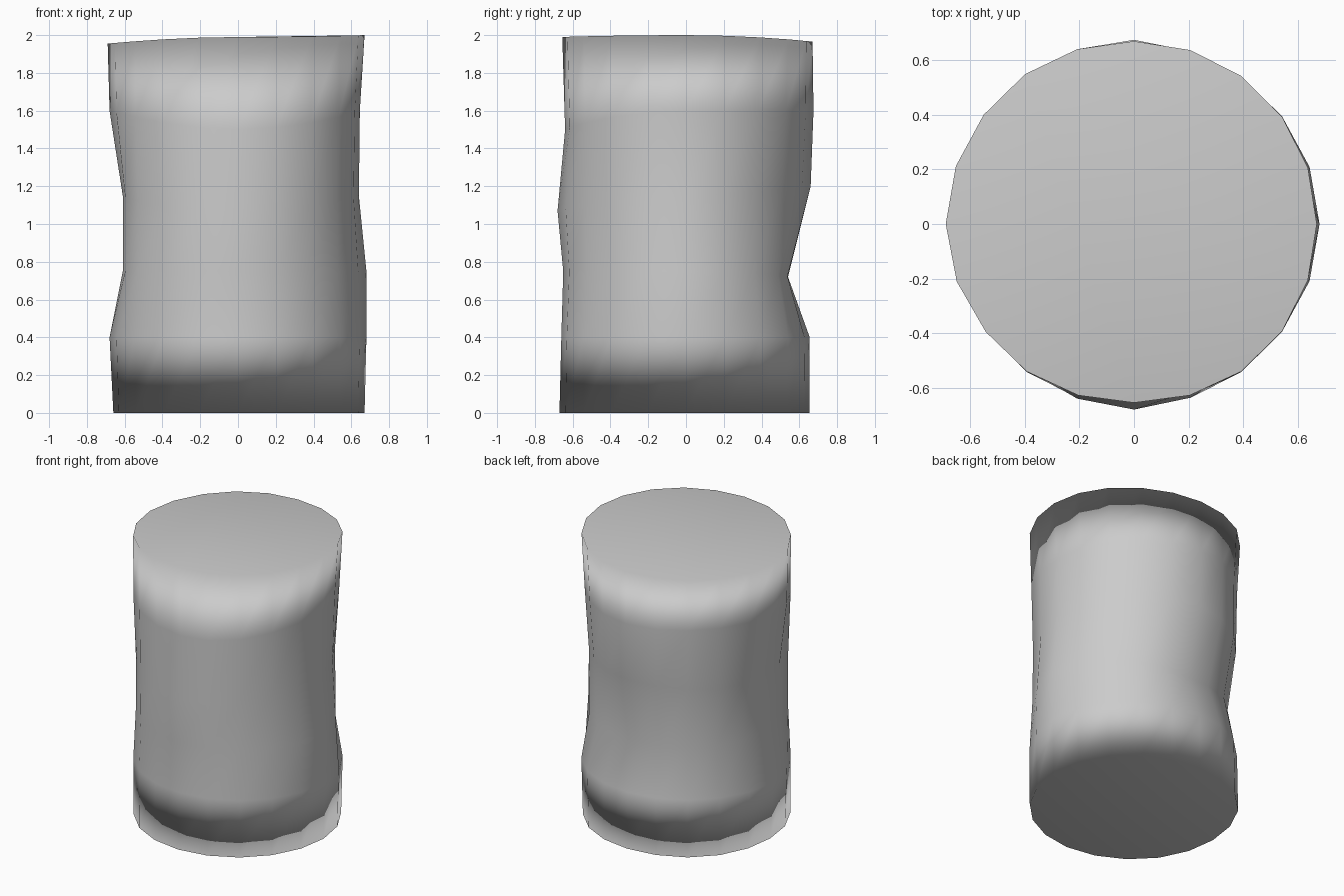
import bpy, bmesh, math

if "Cube" in bpy.data.objects:
    bpy.data.objects.remove(bpy.data.objects["Cube"])

SIDES = 20

# Each ring: heights at right, back, left, front; then radii every 45 degrees
# (right, back-right, back, back-left, left, front-left, front, front-right)
RINGS = [
    ((0.00, 0.00, 0.00, 0.00), (0.67, 0.66, 0.655, 0.67, 0.66, 0.67, 0.67, 0.67)),
    ((0.40, 0.40, 0.40, 0.40), (0.68, 0.67, 0.655, 0.66, 0.68, 0.67, 0.66, 0.67)),
    ((0.75, 0.72, 0.75, 0.75), (0.68, 0.61, 0.54, 0.60, 0.61, 0.66, 0.65, 0.65)),
    ((1.15, 1.20, 1.15, 1.07), (0.64, 0.62, 0.66, 0.66, 0.61, 0.66, 0.68, 0.65)),
    ((1.60, 1.60, 1.60, 1.50), (0.645, 0.65, 0.675, 0.66, 0.68, 0.67, 0.64, 0.66)),
    ((2.00, 1.965, 1.955, 1.99), (0.67, 0.67, 0.67, 0.68, 0.69, 0.67, 0.655, 0.67)),
]


def around(values, angle):
    """Smoothly blend evenly spaced values around a circle."""
    t = angle / math.tau * len(values)
    i = int(t + 1e-9)
    f = t - i
    f = f * f * (3 - 2 * f)
    a, b = values[i % len(values)], values[(i + 1) % len(values)]
    return a + (b - a) * f


# Uneven column built by stacking rings
bm = bmesh.new()
loops = []
for heights, radii in RINGS:
    loop = []
    for k in range(SIDES):
        a = math.tau * k / SIDES
        r = around(radii, a)
        loop.append(bm.verts.new((r * math.cos(a), r * math.sin(a), around(heights, a))))
    loops.append(loop)
for low, high in zip(loops, loops[1:]):
    for k in range(SIDES):
        n = (k + 1) % SIDES
        bm.faces.new((low[k], low[n], high[n], high[k]))

# Flat end caps
bm.faces.new(loops[-1])
bm.faces.new(loops[0][::-1])
for face in bm.faces:
    face.smooth = True

mesh = bpy.data.meshes.new("dented_column")
bm.to_mesh(mesh)
bm.free()
column = bpy.data.objects.new("dented_column", mesh)
bpy.context.collection.objects.link(column)

# Large caps dominate the rim shading
weighted = column.modifiers.new("cap_weighted_shading", 'WEIGHTED_NORMAL')
weighted.mode = 'FACE_AREA'
weighted.weight = 50
